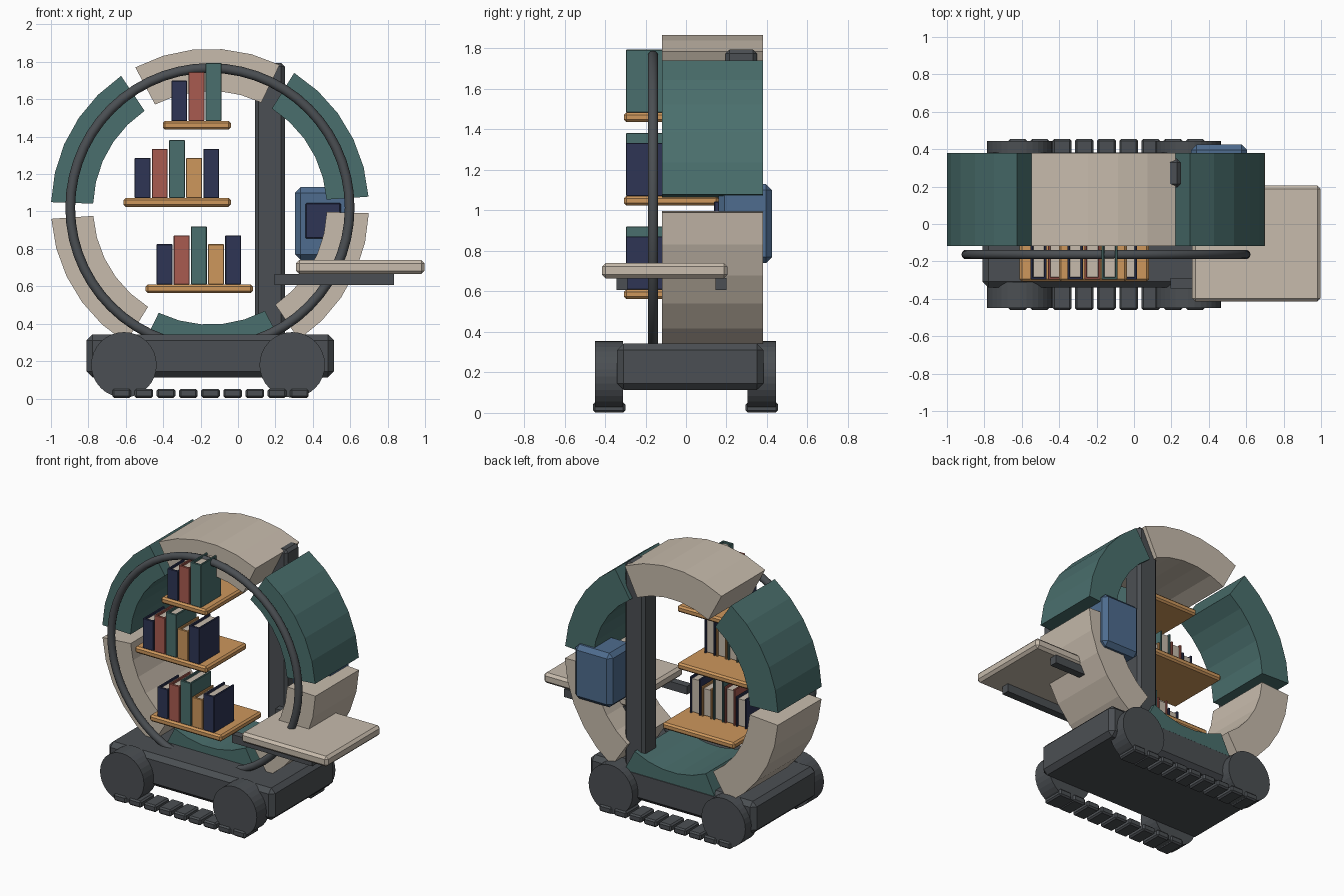
import bpy, bmesh, math
from mathutils import Matrix, Vector

if "Cube" in bpy.data.objects:
    bpy.data.objects.remove(bpy.data.objects["Cube"])


def material(name, rgb):
    m = bpy.data.materials.new(name)
    lin = [((c / 255 + 0.055) / 1.055) ** 2.4 for c in rgb]
    m.diffuse_color = (*lin, 1)
    m.use_nodes = True
    m.node_tree.nodes["Principled BSDF"].inputs["Base Color"].default_value = m.diffuse_color
    return m


CREAM = material("cream", (199, 187, 172))
TEAL = material("teal", (74, 111, 109))
GREY = material("dark grey", (75, 79, 83))
WOOD = material("honey wood", (205, 151, 92))
RED = material("brick red", (169, 91, 80))
NAVY = material("navy", (46, 53, 85))
BLUE = material("steel blue", (78, 108, 142))


def finish(bm, name, mats):
    bmesh.ops.recalc_face_normals(bm, faces=bm.faces)
    mesh = bpy.data.meshes.new(name)
    bm.to_mesh(mesh)
    bm.free()
    for m in mats:
        mesh.materials.append(m)
    ob = bpy.data.objects.new(name, mesh)
    bpy.context.collection.objects.link(ob)
    return ob


def add_box(bm, x, y, z, bevel=0.0, index=0):
    """Box from (min, max) ranges with an optional chamfer."""
    part = bmesh.new()
    size = [r[1] - r[0] for r in (x, y, z)]
    mid = [(r[0] + r[1]) / 2 for r in (x, y, z)]
    bmesh.ops.create_cube(part, size=1,
                          matrix=Matrix.Translation(mid) @ Matrix.Diagonal((*size, 1)))
    if bevel:
        bmesh.ops.bevel(part, geom=part.edges[:], offset=bevel, segments=1,
                        affect='EDGES', profile=0.5)
    for f in part.faces:
        f.material_index = index
    temp = bpy.data.meshes.new("temp")
    part.to_mesh(temp)
    part.free()
    bm.from_mesh(temp)
    bpy.data.meshes.remove(temp)


def box(name, mat, x, y, z, bevel=0.0):
    bm = bmesh.new()
    add_box(bm, x, y, z, bevel)
    return finish(bm, name, [mat])


CX, CZ = -0.15, 1.02


def arc_segment(name, mat, start, end, steps=5, r_in=0.625, r_out=0.85, y0=-0.118, y1=0.38):
    bm = bmesh.new()
    rings = []
    for i in range(steps + 1):
        a = math.radians(start + (end - start) * i / steps)
        rings.append([bm.verts.new((CX + r * math.cos(a), y, CZ + r * math.sin(a)))
                      for r, y in ((r_in, y0), (r_out, y0), (r_out, y1), (r_in, y1))])
    for a, b in zip(rings, rings[1:]):
        for k in range(4):
            bm.faces.new((a[k], a[(k + 1) % 4], b[(k + 1) % 4], b[k]))
    bm.faces.new(rings[0])
    bm.faces.new(rings[-1])
    return finish(bm, name, [mat])


# Six padded shell segments, alternating colours
for i in range(6):
    arc_segment(f"shell_segment_{i + 1}", CREAM if i % 2 else TEAL, 4 + 60 * i, 58 + 60 * i)

# Front tube hoop
bpy.ops.mesh.primitive_torus_add(major_radius=0.747, minor_radius=0.026, major_segments=56,
                                 minor_segments=10, location=(CX, -0.163, CZ),
                                 rotation=(math.pi / 2, 0, 0))
hoop = bpy.context.object
hoop.name = "front_hoop"
hoop.data.materials.append(GREY)
bpy.ops.object.shade_smooth_by_angle(angle=math.radians(40))

# Rear post and chassis
box("rear_post", GREY, (0.09, 0.25), (0.195, 0.35), (0.30, 1.795), 0.02)
box("chassis", GREY, (-0.81, 0.513), (-0.34, 0.382), (0.113, 0.343), 0.032)

# Wheels and track pads on both sides
for side, y in (("front", -0.38), ("back", 0.375)):
    for end, x in (("left", -0.61), ("right", 0.29)):
        bm = bmesh.new()
        bmesh.ops.create_cone(bm, cap_ends=True, segments=32, radius1=0.175, radius2=0.175,
                              depth=0.14, matrix=Matrix.Translation((x, y, 0.18))
                              @ Matrix.Rotation(math.pi / 2, 4, 'X'))
        wheel = finish(bm, f"{side}_{end}_wheel", [GREY])
    for i in range(9):
        x = -0.622 + i * 0.1187
        box(f"{side}_track_pad_{i + 1}", GREY, (x - 0.05, x + 0.05), (y - 0.08, y + 0.08),
            (0.003, 0.052), 0.01)


def book(name, mat, x, z, height):
    """Spine and two boards wrapped round a page block."""
    bm = bmesh.new()
    w, t, y0, y1 = 0.0425, 0.014, -0.297, -0.065
    add_box(bm, (x - w, x - w + t), (y0, y1), (z, z + height), 0.003)
    add_box(bm, (x + w - t, x + w), (y0, y1), (z, z + height), 0.003)
    add_box(bm, (x - w, x + w), (y0, y0 + t), (z, z + height), 0.003)
    add_box(bm, (x - w + t - .001, x + w - t + .001), (y0 + t - .001, y1 - 0.01),
            (z + 0.008, z + height - 0.015), 0, 1)
    finish(bm, name, [mat, CREAM])


# Shelves with their books: x range, shelf bottom, first book centre, number of books
SHELVES = (("top", -0.402, -0.038, 1.437, -0.314, 3),
           ("middle", -0.612, -0.038, 1.025, -0.51, 5),
           ("bottom", -0.494, 0.08, 0.563, -0.393, 5))
SPINES = ((NAVY, 0.215), (RED, 0.262), (TEAL, 0.31), (WOOD, 0.215), (NAVY, 0.262))
for name, x0, x1, z, bx, count in SHELVES:
    box(f"{name}_shelf", WOOD, (x0, x1), (-0.307, 0.16), (z, z + 0.047), 0.012)
    for i in range(count):
        mat, h = SPINES[i]
        book(f"{name}_book_{i + 1}", mat, bx + i * 0.0918, z + 0.047, h)

# Side table with two support bars
box("table_top", CREAM, (0.31, 0.998), (-0.415, 0.205), (0.665, 0.74), 0.018)
for side, y in (("front", -0.317), ("back", 0.173)):
    box(f"{side}_table_bar", GREY, (0.195, 0.833), (y - 0.027, y + 0.027), (0.607, 0.666))

# Control box with its screen
box("control_box", BLUE, (0.305, 0.605), (0.16, 0.425), (0.74, 1.13), 0.03)
box("screen", NAVY, (0.36, 0.55), (0.138, 0.17), (0.855, 1.045), 0.006)
